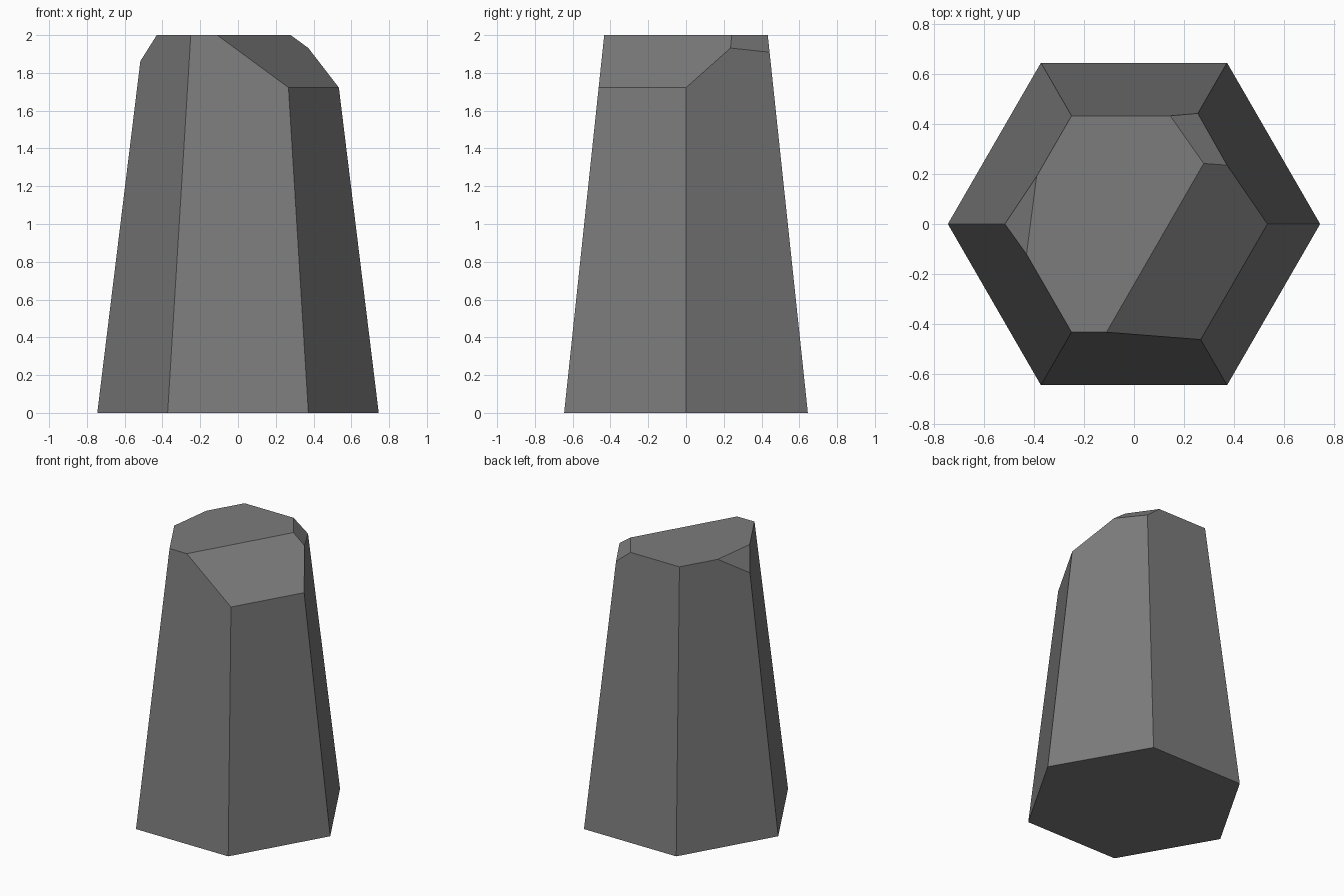
import bpy, bmesh, math
from mathutils import Vector

if "Cube" in bpy.data.objects:
    bpy.data.objects.remove(bpy.data.objects["Cube"])

# single stone-grey material
stone = bpy.data.materials.new("stone grey")
stone.diffuse_color = (0.2, 0.2, 0.2, 1)
stone.use_nodes = True
stone.node_tree.nodes["Principled BSDF"].inputs["Base Color"].default_value = stone.diffuse_color

# tapered six-sided column
bm = bmesh.new()
rings = []
for z, r in ((0, 0.745), (2, 0.5)):
    rings.append([bm.verts.new((r * math.cos(i * math.pi / 3),
                                r * math.sin(i * math.pi / 3), z)) for i in range(6)])
low, high = rings
bm.faces.new(low[::-1])
bm.faces.new(high)
for i in range(6):
    j = (i + 1) % 6
    bm.faces.new((low[i], low[j], high[j], high[i]))


def chip(a, b, c):
    """Slice off everything above the plane through three points."""
    a, b, c = Vector(a), Vector(b), Vector(c)
    n = (b - a).cross(c - a).normalized()
    if n.z < 0:
        n = -n
    bmesh.ops.bisect_plane(bm, geom=bm.verts[:] + bm.edges[:] + bm.faces[:], dist=1e-5,
                           plane_co=a, plane_no=n, clear_outer=True)
    bmesh.ops.holes_fill(bm, edges=[e for e in bm.edges if e.is_boundary], sides=0)


# broken facets at the top: right, back right and left
chip((-0.11, -0.433, 2), (0.53, 0, 1.725), (0.265, -0.46, 1.725))
chip((0.145, 0.433, 2), (0.277, 0.245, 2), (0.255, 0.4425, 1.91))
chip((-0.39, 0.19, 2), (-0.43, -0.12, 2), (-0.517, 0, 1.862))

bmesh.ops.recalc_face_normals(bm, faces=bm.faces[:])
mesh = bpy.data.meshes.new("stone_pillar")
bm.to_mesh(mesh)
bm.free()
mesh.materials.append(stone)
bpy.context.collection.objects.link(bpy.data.objects.new("stone_pillar", mesh))
